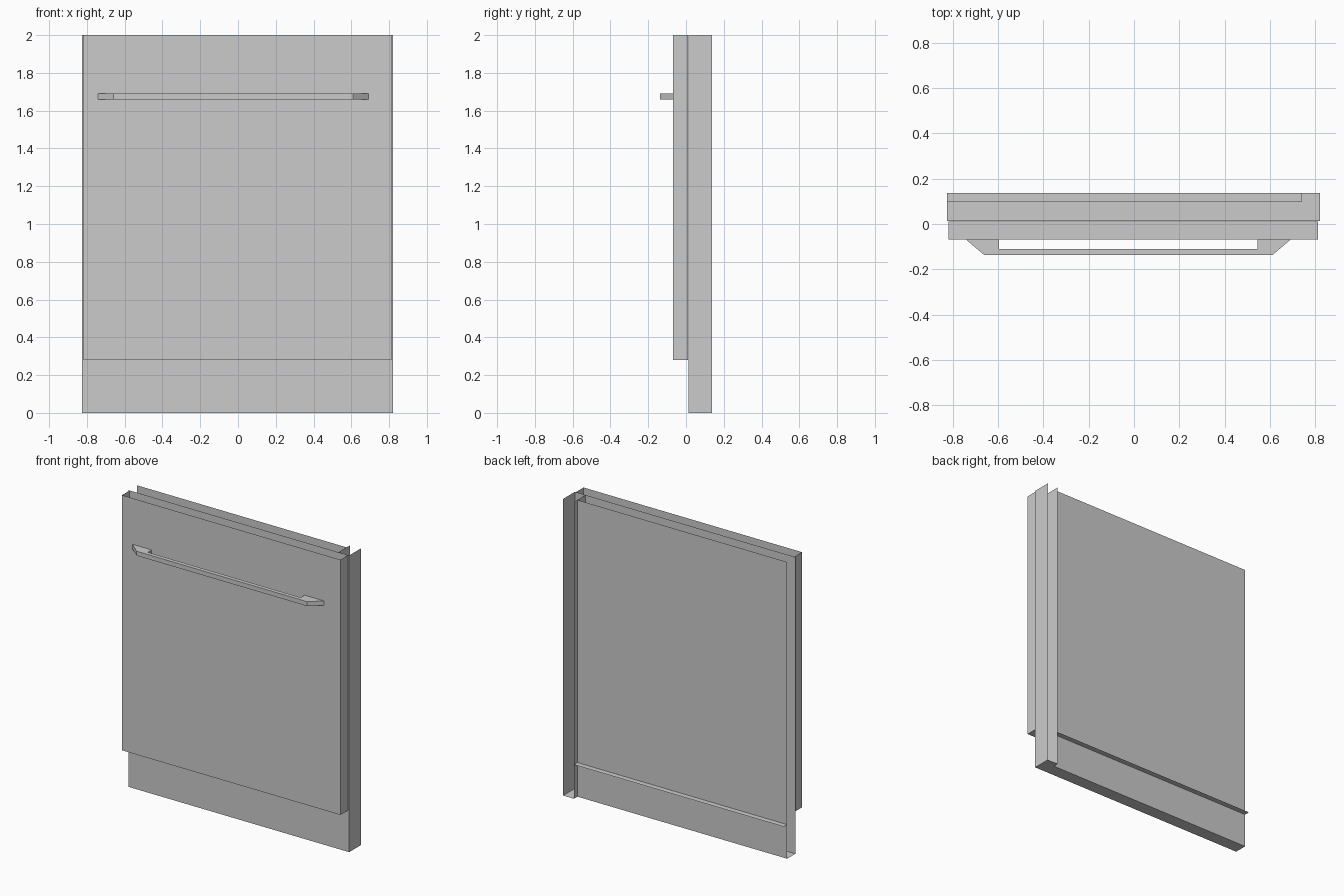
import bpy, bmesh

if "Cube" in bpy.data.objects:
    bpy.data.objects.remove(bpy.data.objects["Cube"])


def sheet(name, path, z0, z1, bottom=False, top=False, closed=False):
    """Extrude a plan-view path upward as a thin sheet, with optional end caps."""
    bm = bmesh.new()
    lo = [bm.verts.new((x, y, z0)) for x, y in path]
    hi = [bm.verts.new((x, y, z1)) for x, y in path]
    n = len(path)
    for i in range(n if closed else n - 1):
        j = (i + 1) % n
        bm.faces.new((lo[i], lo[j], hi[j], hi[i]))
    if bottom:
        bm.faces.new(lo[::-1])
    if top:
        bm.faces.new(hi)
    me = bpy.data.meshes.new(name)
    bm.to_mesh(me)
    bm.free()
    ob = bpy.data.objects.new(name, me)
    bpy.context.collection.objects.link(ob)
    return ob


def ledge(name, x0, x1, y0, y1, z):
    """Single horizontal rectangle."""
    me = bpy.data.meshes.new(name)
    me.from_pydata([(x0, y0, z), (x1, y0, z), (x1, y1, z), (x0, y1, z)], [], [(0, 1, 2, 3)])
    ob = bpy.data.objects.new(name, me)
    bpy.context.collection.objects.link(ob)
    return ob


LEFT, POST, RIGHT = -0.825, 0.74, 0.82
FRONT, MID, BACK = 0.013, 0.10, 0.137
DOOR_FRONT, HEIGHT = -0.069, 2.0

# Door shell: front, two sides and bottom, open at top and back
sheet("door", [(-0.817, 0.01), (-0.817, DOOR_FRONT), (0.812, DOOR_FRONT), (0.812, 0.01)],
      0.28, HEIGHT, bottom=True)

# Body: front sheet, back sheet and the floor joining them, open at the left end
sheet("body_front_panel", [(LEFT, FRONT), (POST, FRONT)], 0, HEIGHT)
sheet("body_back_panel", [(LEFT, MID), (POST, MID)], 0, HEIGHT)
ledge("body_floor", LEFT, POST, FRONT, MID, 0)

# Ledge along the back
ledge("back_ledge", LEFT, POST, MID, BACK, 0.23)

# Right-hand post: channel open at the back and top
sheet("side_post", [(POST, BACK), (POST, FRONT), (RIGHT, FRONT), (RIGHT, BACK)],
      0, HEIGHT, bottom=True)

# Handle: bar with tapered ends standing off the door
sheet("handle", [(-0.74, DOOR_FRONT), (-0.66, -0.137), (0.61, -0.137), (0.69, DOOR_FRONT),
                 (0.545, DOOR_FRONT), (0.545, -0.11), (-0.595, -0.11), (-0.595, DOOR_FRONT)],
      1.66, 1.69, bottom=True, top=True, closed=True)
